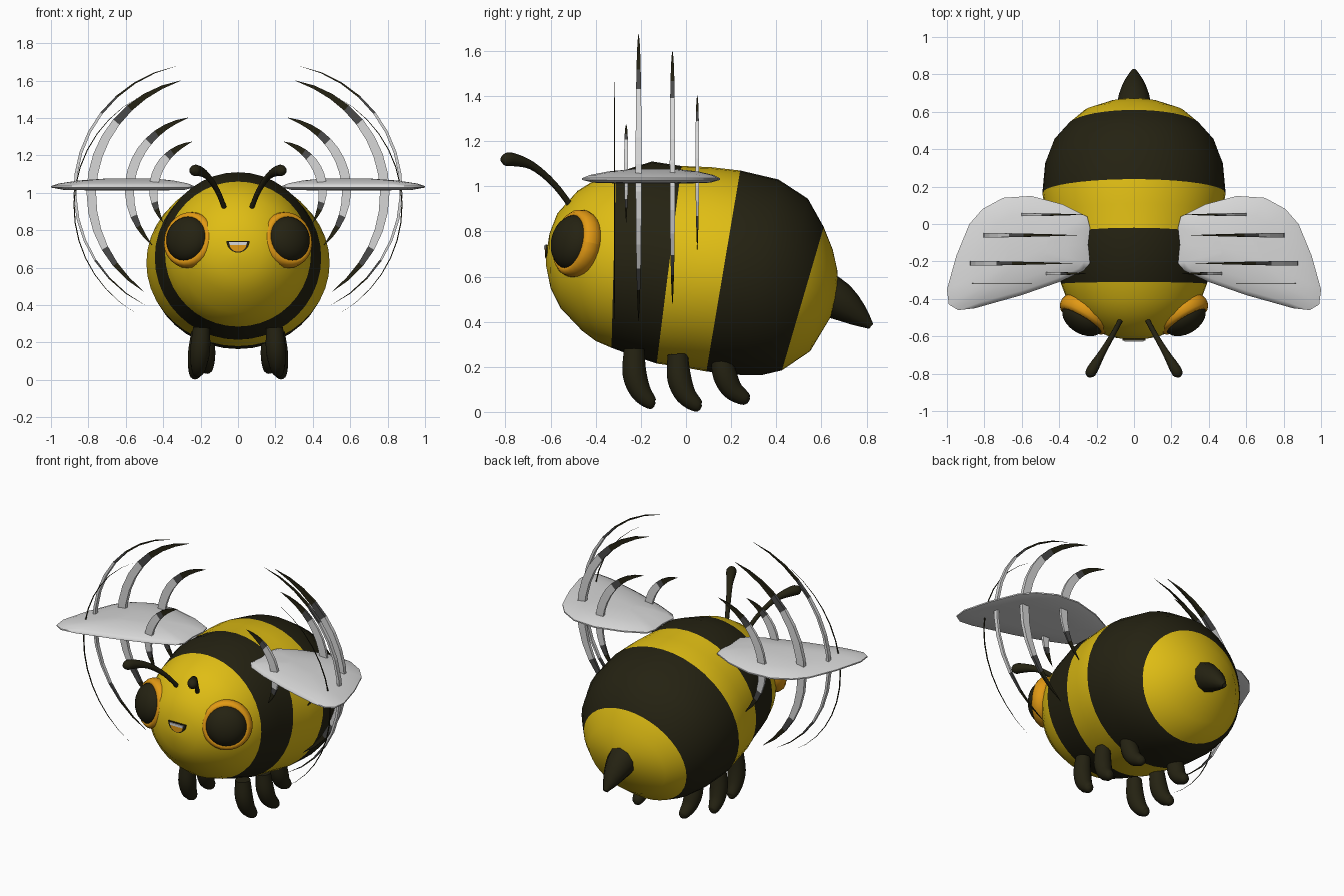
import bpy, bmesh, math
from mathutils import Vector, Matrix

if "Cube" in bpy.data.objects:
    bpy.data.objects.remove(bpy.data.objects["Cube"])


def material(name, color):
    m = bpy.data.materials.new(name)
    m.diffuse_color = (*color, 1)
    m.use_nodes = True
    m.node_tree.nodes["Principled BSDF"].inputs["Base Color"].default_value = m.diffuse_color
    return m


YELLOW = material("yellow", (0.74, 0.51, 0.007))
BLACK = material("soft black", (0.018, 0.016, 0.006))
ORANGE = material("orange", (0.76, 0.32, 0.007))
GREY = material("light grey", (0.68, 0.68, 0.68))
DARK = material("dark grey", (0.07, 0.07, 0.07))


def finish(name, bm, mats, smooth=50):
    bmesh.ops.recalc_face_normals(bm, faces=bm.faces)
    me = bpy.data.meshes.new(name)
    bm.to_mesh(me)
    bm.free()
    for m in mats:
        me.materials.append(m)
    ob = bpy.data.objects.new(name, me)
    bpy.context.collection.objects.link(ob)
    if smooth:
        bpy.ops.object.select_all(action='DESELECT')
        bpy.context.view_layer.objects.active = ob
        ob.select_set(True)
        bpy.ops.object.shade_smooth_by_angle(angle=math.radians(smooth))
    return ob


def loft(name, rings, mats, rule=lambda i: 0, smooth=50):
    """Skin a list of equal rings; rule picks the material of each span."""
    bm = bmesh.new()
    vs = [[bm.verts.new(p) for p in r] for r in rings]
    n = len(rings[0])
    for i in range(len(vs) - 1):
        for j in range(n):
            k = (j + 1) % n
            f = bm.faces.new((vs[i][j], vs[i][k], vs[i + 1][k], vs[i + 1][j]))
            f.material_index = rule(i)
    for i, r in ((0, vs[0]), (len(vs) - 2, vs[-1])):
        bm.faces.new(r).material_index = rule(i)
    return finish(name, bm, mats, smooth)


def curve_points(pts, steps=4):
    """Catmull-Rom smoothing of (x, y, z, radius) points."""
    p = [Vector(q) for q in pts]
    p = [2 * p[0] - p[1]] + p + [2 * p[-1] - p[-2]]
    out = []
    for i in range(1, len(p) - 2):
        a, b, c, d = p[i - 1:i + 3]
        for s in range(steps):
            t = s / steps
            out.append(0.5 * (2 * b + (c - a) * t + (2 * a - 5 * b + 4 * c - d) * t * t
                              + (3 * b - a - 3 * c + d) * t ** 3))
    return out + [p[-2]]


def tube(name, pts, mat, sides=12, steps=4):
    pts = curve_points(pts, steps)
    rings = []
    for i, p in enumerate(pts):
        a, b = pts[max(i - 1, 0)].xyz, pts[min(i + 1, len(pts) - 1)].xyz
        d = (b - a).normalized()
        u = d.cross(Vector((1, 0, 0))).normalized()
        v = d.cross(u)
        rings.append([p.xyz + max(p.w, 0.002) * (u * math.cos(t) + v * math.sin(t))
                      for t in (math.tau * k / sides for k in range(sides))])
    return loft(name, rings, [mat])


# Body: tilted ellipses (top y, top z, bottom y, bottom z, half width)
sections = [
    (-.62, .69, -.62, .65, .02), (-.605, .79, -.60, .55, .13), (-.57, .88, -.555, .46, .22),
    (-.48, .98, -.46, .36, .31), (-.40, 1.03, -.40, .315, .36), (-.31, 1.06, -.33, .285, .39),
    (-.15, 1.11, -.22, .245, .42), (-.02, 1.09, -.13, .215, .445), (.11, 1.085, -.02, .20, .47),
    (.24, 1.07, .09, .18, .49), (.41, 1.03, .24, .165, .475), (.54, .945, .34, .165, .43),
    (.61, .82, .425, .185, .36), (.65, .72, .55, .27, .27), (.67, .63, .64, .42, .13),
    (.675, .55, .67, .50, .03)]
rings = []
for ty, tz, by, bz, w in sections:
    mid, up = Vector((0, (ty + by) / 2, (tz + bz) / 2)), Vector((0, (ty - by) / 2, (tz - bz) / 2))
    rings.append([mid + up * math.cos(t) + Vector((w * math.sin(t), 0, 0))
                  for t in (math.tau * k / 40 for k in range(40))])
loft("striped_body", rings, [YELLOW, BLACK], lambda i: int(i in (5, 6, 9, 10, 11)), 60)

# Stinger
tube("stinger", [(0, .60, .53, .10), (0, .68, .49, .085), (0, .76, .43, .052), (0, .82, .38, .014)],
     BLACK, 10, 2)


def mouth_plate(name, outline, y, mat):
    loft(name, [[Vector((x, y + d, z)) for x, z in outline] for d in (0.009, 0)], [mat], smooth=0)


# Mouth: dark outline, tongue and teeth
def grin(w, h, top):
    return [(w * math.cos(t), top - h * math.sin(t))
            for t in (math.pi * k / 12 for k in range(13))]


mouth_plate("mouth_outline", grin(.062, .062, .742), -.622, BLACK)
mouth_plate("tongue", grin(.045, .040, .725), -.625, ORANGE)
mouth_plate("teeth", [(-.05, .737), (.05, .737), (.043, .721), (-.043, .721)], -.628, GREY)


def arc_blade(name, s, y, cx, cz, r, top, low, wide, deep, mats):
    """Tapered crescent strip swept around the wing, dark towards its ends."""
    n, rings = 14, []
    for i in range(n + 1):
        t = i / n
        a = math.radians(low + (top - low) * t)
        k = max(math.sin(math.pi * t) ** 0.7, 0.03)
        w, d = wide * k, deep * k / 2
        rings.append([Vector((s * (cx + q * math.cos(a)), y + e, cz + q * math.sin(a)))
                      for q, e in ((r, -d), (r, d), (r - w, d), (r - w, -d))])
    loft(name, rings, mats,
         lambda i: 1 if i < 2 or i > 10 else 2 if i in (2, 10) else 0, smooth=0)


wing_outline = [(.235, -.02), (.25, .04), (.38, .105), (.55, .15), (.70, .14), (.81, .08),
                (.88, 0), (.95, -.17), (1.0, -.35), (.99, -.43), (.94, -.46), (.85, -.45),
                (.60, -.38), (.40, -.31), (.27, -.25), (.235, -.21), (.245, -.11)]

for s, side in ((1, "right"), (-1, "left")):
    # Eye: bulging dark lens in an orange rim
    normal = Vector((s * .5, -.83, .2)).normalized()
    turn = normal.to_track_quat('Z', 'Y').to_matrix().to_4x4()
    centre = Vector((s * .265, -.495, .75))
    bm = bmesh.new()
    bmesh.ops.create_uvsphere(bm, u_segments=28, v_segments=14, radius=1,
                              matrix=Matrix.Translation(centre + normal * .012) @ turn
                              @ Matrix.Diagonal((.122, .122, .08, 1)))
    finish(side + "_eye", bm, [BLACK])
    rim = []
    for k in range(28):
        a = math.tau * k / 28
        rim.append([centre + turn @ Vector(((.124 + .028 * math.cos(b)) * math.cos(a),
                                            (.124 + .028 * math.cos(b)) * math.sin(a),
                                            .045 * math.sin(b) - .015))
                    for b in (math.tau * j / 10 for j in range(10))])
    loft(side + "_eye_rim", rim + [rim[0]], [ORANGE])

    # Antenna with a club tip
    tube(side + "_antenna", [(s * .065, -.50, .90, .013), (s * .11, -.585, 1.01, .014),
                             (s * .165, -.68, 1.09, .018), (s * .215, -.765, 1.118, .029),
                             (s * .235, -.80, 1.118, .028), (s * .243, -.818, 1.116, .01)], BLACK, 10)

    # Legs: curved, tapering backwards
    legs = {"front": (.195, .215, [(-.23, .28), (-.228, .17), (-.20, .09), (-.155, .04)]),
            "middle": (.205, .23, [(-.037, .255), (-.03, .15), (0, .075), (.05, .028)]),
            "rear": (.18, .165, [(.155, .245), (.172, .165), (.205, .10), (.262, .058)])}
    for leg, (x0, x1, path) in legs.items():
        pts = [(s * (x0 + (x1 - x0) * i / 3), y, z, r)
               for i, ((y, z), r) in enumerate(zip(path, (.045, .053, .046, .03)))]
        end = Vector(pts[-1]) + Vector((0, .016, -.01, -.02))
        tube(f"{side}_{leg}_leg", pts + [tuple(end)], BLACK)

    # Wing: domed plate made of shrinking outlines
    levels = [(.45, 1.012), (.85, 1.016), (1, 1.028), (1, 1.036), (.9, 1.05), (.65, 1.066), (.3, 1.077)]
    loft(side + "_wing", [[Vector((s * (.56 + (x - .56) * k), -.13 + (y + .13) * k, z))
                           for x, y in wing_outline] for k, z in levels], [GREY], smooth=60)

    # Motion arcs around the wing
    mats = [GREY, BLACK, DARK]
    arc_blade(side + "_outer_arc", s, -.21, .20, 1.01, .68, 79, -64, .016, .026, mats)
    arc_blade(side + "_large_arc", s, -.06, .20, 1.00, .61, 80, -60, .052, .024, mats)
    arc_blade(side + "_medium_arc", s, .05, .22, 1.02, .385, 83, -52, .052, .016, mats)
    arc_blade(side + "_small_arc", s, -.265, .22, 1.02, .255, 84, -45, .05, .018, mats)
    arc_blade(side + "_thin_arc", s, -.317, .22, .93, .66, 62, -60, .006, .005, [BLACK] * 3)
